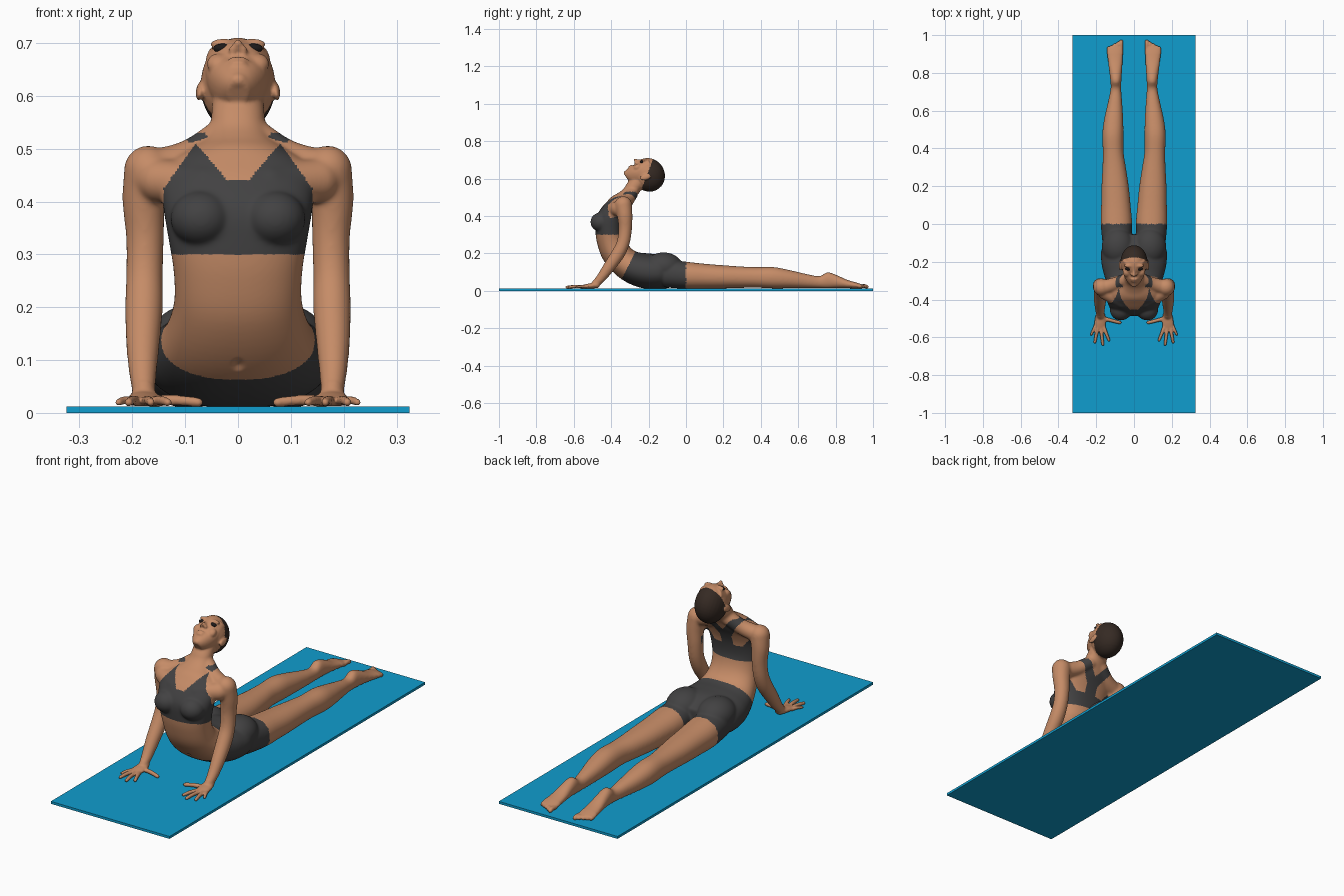
import bpy, bmesh, math
from mathutils import Vector as V, Matrix

if "Cube" in bpy.data.objects:
    bpy.data.objects.remove(bpy.data.objects["Cube"])

VOXEL = 0.0042
X, Z = V((1, 0, 0)), V((0, 0, 1))


def material(name, col):
    m = bpy.data.materials.new(name)
    m.diffuse_color = (*col, 1)
    m.use_nodes = True
    m.node_tree.nodes["Principled BSDF"].inputs["Base Color"].default_value = m.diffuse_color
    return m


SKIN = material("skin", (0.56, 0.26, 0.135))
CLOTH = material("charcoal cloth", (0.055, 0.054, 0.055))
HAIR = material("dark brown hair", (0.036, 0.023, 0.017))
EYE = material("eye black", (0.012, 0.010, 0.010))
MAT = material("blue mat", (0.005, 0.34, 0.62))


def add_object(name, bm, mats):
    bmesh.ops.recalc_face_normals(bm, faces=bm.faces)
    me = bpy.data.meshes.new(name)
    bm.to_mesh(me)
    bm.free()
    ob = bpy.data.objects.new(name, me)
    bpy.context.collection.objects.link(ob)
    for m in mats:
        me.materials.append(m)
    return ob


def catmull(p0, p1, p2, p3, t):
    return 0.5 * (2 * p1 + (p2 - p0) * t + (2 * p0 - 5 * p1 + 4 * p2 - p3) * t * t
                  + (3 * p1 - p0 - 3 * p2 + p3) * t ** 3)


def loft(bm, rings, power=1.0, n=28, steps=5):
    """Closed skin over rings of (centre, half axis a, half axis b)."""
    fine = []
    for i in range(len(rings) - 1):
        q = [rings[max(0, min(len(rings) - 1, i + k))] for k in (-1, 0, 1, 2)]
        for s in range(steps):
            fine.append([catmull(*(r[j] for r in q), s / steps) for j in range(3)])
    fine.append(rings[-1])
    loops = []
    for c, a, b in fine:
        loop = []
        for k in range(n):
            co, si = math.cos(math.tau * k / n), math.sin(math.tau * k / n)
            co = math.copysign(abs(co) ** power, co)
            si = math.copysign(abs(si) ** power, si)
            loop.append(bm.verts.new(c + a * co + b * si))
        loops.append(loop)
    for l0, l1 in zip(loops, loops[1:]):
        for k in range(n):
            bm.faces.new((l0[k], l0[(k + 1) % n], l1[(k + 1) % n], l1[k]))
    bm.faces.new(loops[0][::-1])
    bm.faces.new(loops[-1])


def ball(bm, c, a, b, d):
    m = Matrix((a, b, d)).transposed().to_4x4()
    m.translation = c
    bmesh.ops.create_uvsphere(bm, u_segments=28, v_segments=18, radius=1, matrix=m)


def ell(bm, c, r):
    ball(bm, V(c), V((r[0], 0, 0)), V((0, r[1], 0)), V((0, 0, r[2])))


def tube(bm, pts, ref):
    """Round limb through (x, y, z, radius) points, with rounded ends."""
    P = [V(p[:3]) for p in pts]
    rings = []
    for i, p in enumerate(P):
        t = (P[min(i + 1, len(P) - 1)] - P[max(i - 1, 0)]).normalized()
        b = t.cross(ref).normalized()
        rings.append((p, b.cross(t) * pts[i][3], b * pts[i][3]))
    loft(bm, rings, n=20)
    for i in (0, -1):
        ell(bm, P[i], [pts[i][3]] * 3)


# head frame: u points to the crown, f out of the face
HC, U, F = V((0, -0.2, 0.62)), V((0, 0.845, 0.534)), V((0, -0.534, 0.845))


def H(x, u, f):
    return HC + X * x + U * u + F * f


def head_ball(bm, p, r):
    ball(bm, H(*p), X * r[0], U * r[1], F * r[2])


body = bmesh.new()

# torso and neck: front (y, z), back (y, z), half width
torso = [((-.055, .025), (-.055, .15), .11), ((-.13, .010), (-.13, .19), .170),
         ((-.22, .012), (-.20, .20), .172), ((-.31, .042), (-.25, .205), .155),
         ((-.385, .095), (-.285, .220), .135), ((-.445, .17), (-.31, .25), .121),
         ((-.474, .25), (-.325, .288), .122), ((-.485, .32), (-.33, .33), .131),
         ((-.485, .385), (-.322, .385), .141), ((-.455, .44), (-.305, .43), .145),
         ((-.42, .48), (-.285, .465), .130), ((-.395, .505), (-.27, .495), .090),
         ((-.365, .522), (-.257, .515), .064), ((-.335, .545), (-.243, .535), .053),
         ((-.315, .575), (-.225, .56), .050), ((-.29, .61), (-.20, .59), .048)]
loft(body, [(V((0, (f[0] + b[0]) / 2, (f[1] + b[1]) / 2)), X * w,
             V((0, (f[0] - b[0]) / 2, (f[1] - b[1]) / 2))) for f, b, w in torso], 0.9, 40)

# leg and foot sections: y, centre x, centre z, half width, half height
leg = [(-.12, .09, .095, .075, .075), (0, .093, .083, .083, .073), (.1, .096, .078, .078, .067),
       (.2, .10, .075, .072, .062), (.3, .105, .073, .062, .057), (.38, .110, .072, .055, .055),
       (.47, .112, .070, .056, .057), (.55, .108, .063, .051, .049), (.65, .10, .052, .037, .037),
       (.715, .096, .047, .028, .032), (.755, .096, .057, .029, .043), (.80, .097, .051, .033, .036),
       (.86, .099, .037, .039, .023), (.91, .101, .029, .043, .016), (.94, .101, .024, .041, .011)]
# fingers: base x, y, tip x, y, radius
fingers = [(.16, -.545, .133, -.615, .009), (.176, -.55, .165, -.637, .009),
           (.192, -.545, .207, -.626, .009), (.203, -.535, .226, -.585, .008),
           (.162, -.50, .075, -.522, .010)]

for s in (1, -1):
    loft(body, [(V((s * x, y, z)), X * w, Z * h) for y, x, z, w, h in leg], 0.92)
    for i in range(5):
        x = s * (.068 + .0165 * i)
        r = .0105 if i == 0 else .0088
        tube(body, [(x, .925, .024, r), (x, .955 - .006 * i, .026, r),
                    (x, .966 - .009 * i, .022, r)], X)
    # buttock, breast, shoulder and chest masses
    ell(body, (s * .085, -.12, .130), (.086, .10, .076))
    ell(body, (s * .07, -.455, .368), (.058, .056, .052))
    ell(body, (s * .170, -.335, .450), (.045, .046, .050))
    tube(body, [(s * .035, -.29, .520, .034), (s * .09, -.315, .482, .036),
                (s * .155, -.335, .460, .040)], X)
    tube(body, [(s * .06, -.41, .430, .040), (s * .15, -.36, .440, .042)], Z)
    # arm
    tube(body, [(s * .17, -.335, .46, .046), (s * .178, -.327, .40, .041),
                (s * .176, -.325, .33, .036), (s * .177, -.335, .26, .035),
                (s * .178, -.362, .20, .036), (s * .180, -.41, .13, .032),
                (s * .180, -.452, .072, .026), (s * .178, -.485, .036, .021)], X)
    # hand
    loft(body, [(V((s * x, y, z)), X * w, Z * h) for y, x, z, w, h in
                [(-.465, .178, .034, .022, .020), (-.50, .178, .028, .029, .015),
                 (-.53, .180, .025, .031, .012), (-.555, .181, .022, .027, .009)]])
    for x0, y0, x1, y1, r in fingers:
        tube(body, [(s * x0, y0, .022, r + .001), (s * (x0 + x1) / 2, (y0 + y1) / 2, .024, r),
                    (s * x1, y1, .020, r - .001)], Z)
    # ear, brow, cheek, nostril
    ball(body, H(s * .073, -.022, 0), X * .007 + F * -s * .004, U * .028 + F * -.006, F * .016)
    head_ball(body, (s * .027, .024, .076), (.026, .010, .012))
    head_ball(body, (s * .036, -.028, .066), (.023, .024, .018))
    head_ball(body, (s * .010, -.022, .093), (.008, .008, .009))

# skull, jaw, nose and lips
head_ball(body, (0, 0, 0), (.071, .086, .092))
loft(body, [(H(0, u, f), X * w, F * d) for u, f, w, d in
            [(.04, .035, .060, .045), (.0, .033, .063, .048), (-.03, .033, .061, .053),
             (-.06, .035, .053, .054), (-.09, .040, .037, .045), (-.108, .052, .020, .026)]], 0.9)
loft(body, [(H(0, u, f), X * w, F * d) for u, f, w, d in
            [(.022, .078, .007, .010), (0, .088, .007, .011), (-.018, .100, .009, .014),
             (-.026, .098, .008, .010)]])
head_ball(body, (0, -.052, .086), (.022, .006, .011))
head_ball(body, (0, -.064, .085), (.019, .007, .011))
head_ball(body, (0, -.096, .072), (.018, .014, .014))

# fuse the masses into one skin
rough = add_object("body_masses", body, [])
mod = rough.modifiers.new("fuse", 'REMESH')
mod.mode, mod.voxel_size = 'VOXEL', VOXEL
dg = bpy.context.evaluated_depsgraph_get()
fused = bpy.data.meshes.new_from_object(rough.evaluated_get(dg))
bpy.data.objects.remove(rough)
skin = bmesh.new()
skin.from_mesh(fused)
bpy.data.meshes.remove(fused)


def fine_detail(p):
    return p.y > .90 or (p.y < -.49 and p.z < .06) or p.z > .56


smooth = [v for v in skin.verts if not fine_detail(v.co)]
for i in range(12):
    bmesh.ops.smooth_vert(skin, verts=smooth if i > 1 else skin.verts[:], factor=0.5,
                          use_axis_x=True, use_axis_y=True, use_axis_z=True)
# navel
for v in skin.verts:
    d = math.hypot(v.co.x, v.co.z - .092)
    if d < .013 and v.co.y < -.34:
        v.co.y += .008 * (1 - d / .013)


def is_hair(p):
    q = p - HC
    u, f = q.dot(U), q.dot(F)
    return p.z > .5 and u > -.068 and f < .010 + .75 * u and abs(p.x) < .0735


def is_top(p):
    x, z = abs(p.x), p.z
    if z < .30 or z > .53 or x > .141:
        return False
    if p.y < -.335:
        inner = .44 + max(0, x - .02) * 1.17
        outer = .51 - (x - .08) * 1.4
        return z < min(inner, outer)
    return z < .375 or (z - .46) * .9 < x < .03 + max(0, z - .42) * .7


def is_shorts(p):
    return -.345 + .5 * (p.z - .06) < p.y < 0 and p.z < .26 and abs(p.x) < .2


for f in skin.faces:
    p = f.calc_center_median()
    f.material_index = 2 if is_hair(p) else 1 if is_top(p) or is_shorts(p) else 0
    f.smooth = True
add_object("body", skin, [SKIN, CLOTH, HAIR])

# eyes
for s, side in ((1, "left"), (-1, "right")):
    bm = bmesh.new()
    head_ball(bm, (s * .029, .006, .079), (.018, .009, .009))
    for f in bm.faces:
        f.smooth = True
    add_object(side + "_eye", bm, [EYE])

# yoga mat
bm = bmesh.new()
bmesh.ops.create_cube(bm, size=1, matrix=Matrix.Translation((0, 0, .006)) @
                      Matrix.Diagonal((.65, 2, .012, 1)))
add_object("exercise_mat", bm, [MAT])
